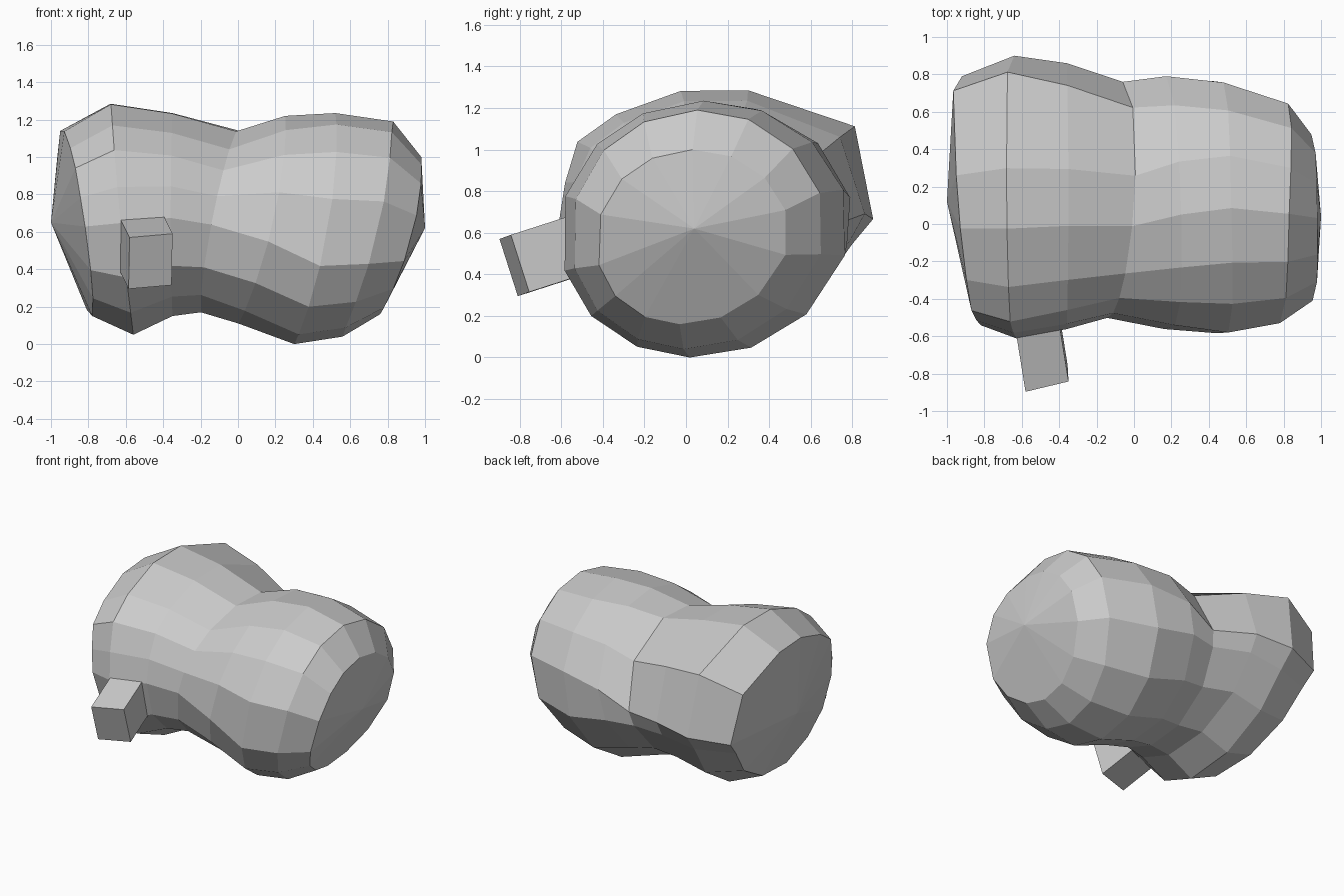
import bpy, bmesh
from math import sin, cos, pi, radians
from mathutils import Matrix, Vector

default = bpy.data.objects.get("Cube")
if default:
    bpy.data.objects.remove(default)

SIDES = 14
# Uneven spacing of the lengthwise edges on each end, in degrees
NARROW_SHIFT = (5, 4, 3, 1, 0, -3, -2, 6, 4, 2, -2, -3, -3, 1)
WIDE_SHIFT = (-13, 0, 14, 13, 13, 5, -3, -11, -9, -12, -12, -9, -3, 0)
# Radial pull on single edges of the wide end: pinched upper back, flat lower back
PULL = {1: .13, 4: .02, 5: .06, 11: -.05, 12: -.10, 13: -.10}

# One matte grey for everything
grey = bpy.data.materials.new("plain_grey")
grey.use_nodes = True
colour = (0.6, 0.6, 0.6, 1)
grey.diffuse_color = colour
grey.node_tree.nodes["Principled BSDF"].inputs["Base Color"].default_value = colour


def finish(bm, name):
    """Turn a bmesh into a flat-shaded object."""
    bmesh.ops.recalc_face_normals(bm, faces=bm.faces)
    mesh = bpy.data.meshes.new(name)
    bm.to_mesh(mesh)
    bm.free()
    mesh.materials.append(grey)
    obj = bpy.data.objects.new(name, mesh)
    bpy.context.collection.objects.link(obj)
    return obj


def fit(values):
    """Stretch each half of the values so they span exactly -1 to 1."""
    high, low = max(values), -min(values)
    return [v / high if v > 0 else v / low for v in values]


def ring_points(top, bottom, front, back, wide, pull):
    """Tilted oval through four extremes, with its lower half leaning forward."""
    (xt, zt), (xb, zb), (xf, yf), (xk, yk) = top, bottom, front, back
    angles = [2 * pi * (i + .5) / SIDES + radians(n + (w - n) * wide)
              for i, (n, w) in enumerate(zip(NARROW_SHIFT, WIDE_SHIFT))]
    points = []
    for i, (c, s) in enumerate(zip(fit([cos(a) for a in angles]),
                                   fit([sin(a) for a in angles]))):
        stretch = 1 + PULL.get(i, 0) * pull
        c, s = c * stretch, s * stretch
        x = ((xt + xb) * s * s + (xf + xk) * c * c) / (s * s + c * c)
        x += (xt - xb) * s + (xk - xf) * c
        y = yf + yk + (yk - yf) * c + .11 * min(s, 0)
        z = zt + zb + (zt - zb) * s
        points.append(Vector((x, y, z)) / 2)
    return points


# Waisted body: top (x, z), bottom (x, z), front (x, y), back (x, y),
# share of wide-end spacing, strength of pull
rings = [
    ((-.94, 1.14), (-.79, .15), (-.82, -.54), (-.92, .79), 1, 1),
    ((-.68, 1.285), (-.56, .05), (-.63, -.61), (-.64, .90), 1, 1),
    ((-.35, 1.235), (-.35, .15), (-.36, -.56), (-.36, .86), 1, .5),
    ((0, 1.14), (-.19, .17), (-.14, -.50), (-.06, .76), 1, 0),
    ((.25, 1.22), (0, .11), (.19, -.55), (.15, .79), .4, 0),
    ((.52, 1.235), (.30, 0), (.48, -.58), (.45, .775), 0, 0),
    ((.83, 1.19), (.56, .04), (.75, -.53), (.79, .66), 0, 0),
    ((.98, 1.0), (.76, .16), (.93, -.41), (.92, .49), 0, 0),
]
bm = bmesh.new()
loops = [[bm.verts.new(p) for p in ring_points(*r)] for r in rings]
for a, b in zip(loops, loops[1:]):
    for i in range(SIDES):
        j = (i + 1) % SIDES
        bm.faces.new((a[i], a[j], b[j], b[i]))

# Shallow cone on each end
for loop, tip in ((loops[0], (-1, .12, .65)), (loops[-1], (1, .04, .62))):
    apex = bm.verts.new(tip)
    for i in range(SIDES):
        bm.faces.new((loop[i], loop[(i + 1) % SIDES], apex))
finish(bm, "waisted_body")

# Tilted square peg on the front, sunk into the body
across = Vector((.23, .055, .02))
down = Vector((-.005, .088, -.275))
inward = Vector((-.05, .31, .10)) * 1.2
centre = Vector((-.58, -.897, .57)) + (across + down + inward) / 2
frame = Matrix((across, down, inward)).transposed().to_4x4()
bm = bmesh.new()
bmesh.ops.create_cube(bm, size=1, matrix=Matrix.Translation(centre) @ frame)
finish(bm, "front_peg")
